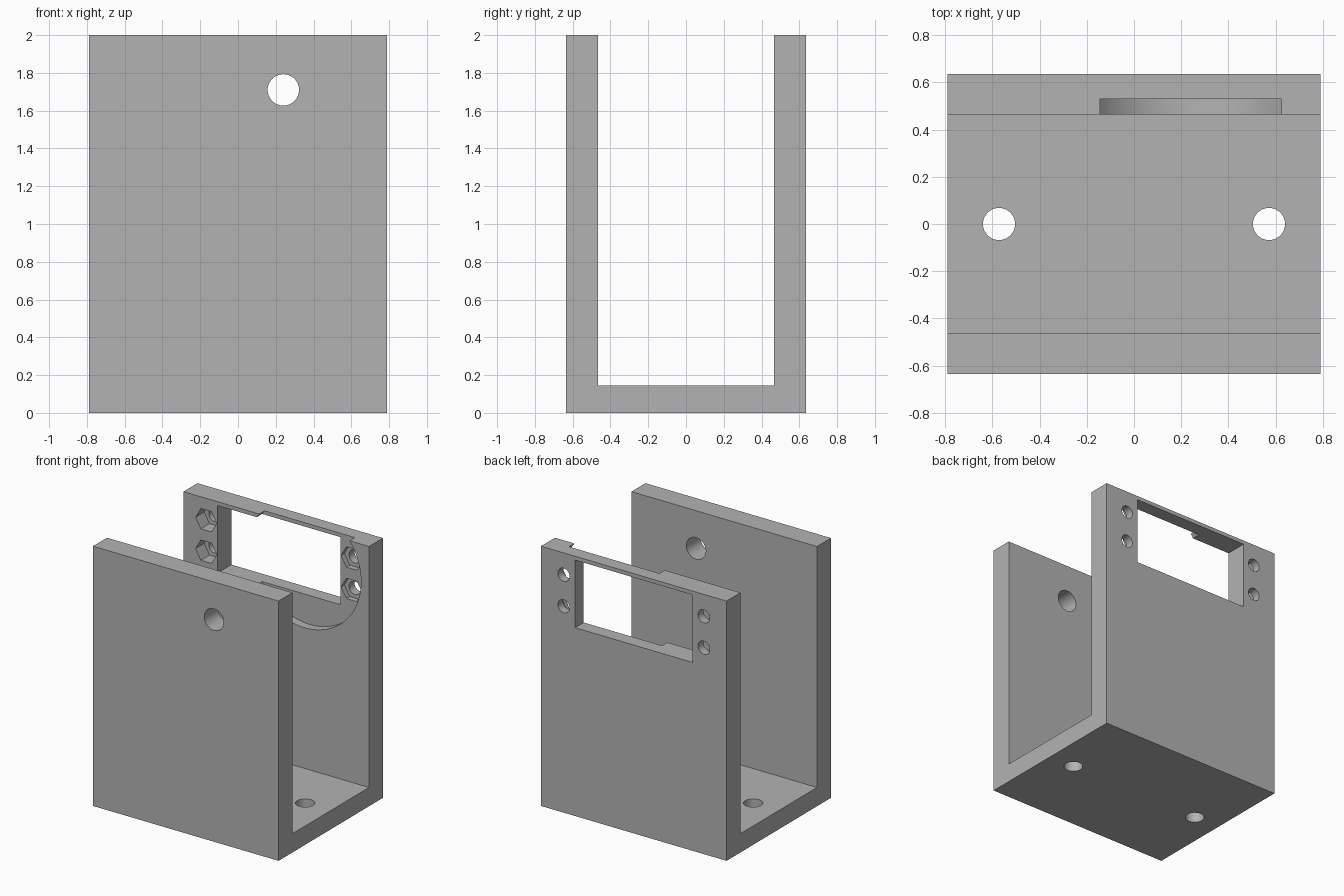
import bpy, bmesh
from math import pi
from mathutils import Matrix

cube = bpy.data.objects.get("Cube")
if cube:
    bpy.data.objects.remove(cube, do_unlink=True)

# Main sizes
HALF_X, HALF_Y, HEIGHT = 0.79, 0.635, 2.0
INNER_Y, FLOOR = 0.465, 0.145
AXIS_X, AXIS_Z = 0.24, 1.71      # shaft axis
RECESS_Y, POCKET_Y = 0.53, 0.57  # depths cut into the back wall

grey = bpy.data.materials.new("plain_grey")
grey.use_nodes = True
grey.diffuse_color = (0.45, 0.45, 0.45, 1)
grey.node_tree.nodes["Principled BSDF"].inputs["Base Color"].default_value = (0.45, 0.45, 0.45, 1)


def make_object(name, bm):
    bmesh.ops.recalc_face_normals(bm, faces=bm.faces)
    mesh = bpy.data.meshes.new(name)
    bm.to_mesh(mesh)
    bm.free()
    mesh.materials.append(grey)
    obj = bpy.data.objects.new(name, mesh)
    bpy.context.collection.objects.link(obj)
    return obj


def cylinder(name, radius, start, end, sides=64):
    """Prism between two points along y or z."""
    bm = bmesh.new()
    a, b = Matrix.Translation(start).translation, Matrix.Translation(end).translation
    turn = Matrix.Rotation(pi / 2, 4, "X") if a.y != b.y else Matrix.Identity(4)
    bmesh.ops.create_cone(bm, cap_ends=True, segments=sides, radius1=radius, radius2=radius,
                          depth=(b - a).length, matrix=Matrix.Translation((a + b) / 2) @ turn)
    if sides == 6:  # hexagon corners point sideways
        mid = (a + b) / 2
        bmesh.ops.rotate(bm, verts=bm.verts, cent=mid, matrix=Matrix.Rotation(pi / 2, 3, "Y"))
    return make_object(name, bm)


def box(name, low, high):
    bm = bmesh.new()
    bmesh.ops.create_cube(bm, size=1)
    for v in bm.verts:
        v.co = [h if c > 0 else l for c, l, h in zip(v.co, low, high)]
    return make_object(name, bm)


# U-shaped body: extruded profile
bm = bmesh.new()
half = [(HALF_Y, 0), (HALF_Y, HEIGHT), (INNER_Y, HEIGHT), (INNER_Y, FLOOR)]
profile = half + [(-y, z) for y, z in reversed(half)]
face = bm.faces.new([bm.verts.new((-HALF_X, y, z)) for y, z in profile])
ext = bmesh.ops.extrude_face_region(bm, geom=[face])
bmesh.ops.translate(bm, vec=(2 * HALF_X, 0, 0),
                    verts=[g for g in ext["geom"] if isinstance(g, bmesh.types.BMVert)])
body = make_object("bracket_body", bm)

# Shaft hole, round recess and rectangular window
cutters = [
    cylinder("shaft_hole", 0.083, (AXIS_X, -0.8, AXIS_Z), (AXIS_X, -0.3, AXIS_Z)),
    cylinder("round_recess", 0.482, (AXIS_X, 0.3, AXIS_Z), (AXIS_X, RECESS_Y, AXIS_Z), 128),
    box("window", (-0.5, 0.3, 1.45), (0.5, 0.8, 1.97)),
]
for side in (-1, 1):
    # Mounting holes in the floor
    x = 0.572 * side
    cutters.append(cylinder("floor_hole", 0.068, (x, 0, -0.1), (x, 0, 0.3)))
    # Screw holes with hexagonal nut pockets
    x = 0.597 * side
    for z in (AXIS_Z - 0.121, AXIS_Z + 0.121):
        cutters.append(cylinder("nut_pocket", 0.09, (x, 0.3, z), (x, POCKET_Y, z), 6))
        cutters.append(cylinder("screw_hole", 0.05, (x, 0.5, z), (x, 0.8, z), 48))

bpy.ops.object.select_all(action="DESELECT")
bpy.context.view_layer.objects.active = body
body.select_set(True)
for cutter in cutters:
    cutter.hide_render = True
    mod = body.modifiers.new("cut", "BOOLEAN")
    mod.operation, mod.solver, mod.object = "DIFFERENCE", "EXACT", cutter
    bpy.ops.object.modifier_apply(modifier=mod.name)
    bpy.data.objects.remove(cutter, do_unlink=True)

bpy.ops.object.shade_smooth_by_angle(angle=pi / 6)
